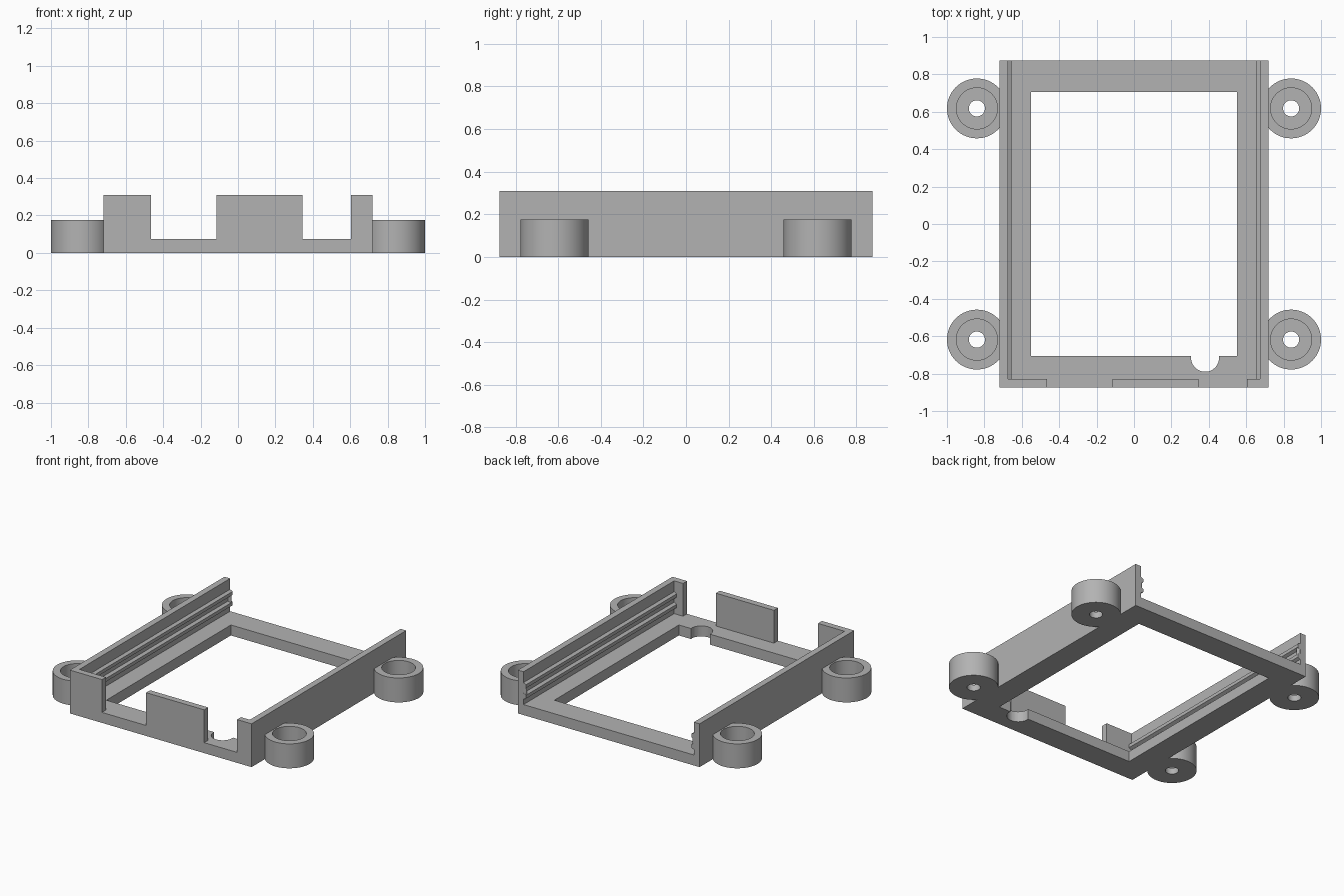
import bpy, bmesh, math
from mathutils import Vector

cube = bpy.data.objects.get("Cube")
if cube:
    bpy.data.objects.remove(cube)

grey = bpy.data.materials.new("matte_grey")
grey.use_nodes = True
GREY = (0.45, 0.45, 0.45, 1)
grey.diffuse_color = GREY
grey.node_tree.nodes["Principled BSDF"].inputs["Base Color"].default_value = GREY

HALF_X, HALF_Y = 0.72, 0.875
WALL, FLOOR, TOP = 0.045, 0.075, 0.31


def finish(name, bm):
    bmesh.ops.recalc_face_normals(bm, faces=bm.faces)
    mesh = bpy.data.meshes.new(name)
    bm.to_mesh(mesh)
    bm.free()
    mesh.materials.append(grey)
    obj = bpy.data.objects.new(name, mesh)
    bpy.context.collection.objects.link(obj)
    return obj


def prism(name, points, direction):
    """Extrude a closed outline along a direction."""
    bm = bmesh.new()
    face = bm.faces.new([bm.verts.new(p) for p in points])
    result = bmesh.ops.extrude_face_region(bm, geom=[face], use_keep_orig=True)
    moved = [v for v in result["geom"] if isinstance(v, bmesh.types.BMVert)]
    bmesh.ops.translate(bm, verts=moved, vec=Vector(direction))
    return finish(name, bm)


def box(name, x0, x1, y0, y1, z0, z1):
    outline = [(x0, y0, z0), (x1, y0, z0), (x1, y1, z0), (x0, y1, z0)]
    return prism(name, outline, (0, 0, z1 - z0))


def smooth(obj):
    bpy.ops.object.select_all(action="DESELECT")
    obj.select_set(True)
    bpy.context.view_layer.objects.active = obj
    bpy.ops.object.shade_smooth_by_angle(angle=math.radians(30))


# Base frame with a rectangular opening and a round cable notch
base = box("base_frame", -HALF_X, HALF_X, -HALF_Y, HALF_Y, 0, FLOOR)
opening = [(-0.55, -0.705), (0.305, -0.705)]
for i in range(25):
    a = math.pi * (1 + i / 24)
    opening.append((0.38 + 0.075 * math.cos(a), -0.715 + 0.075 * math.sin(a)))
opening += [(0.455, -0.705), (0.55, -0.705), (0.55, 0.705), (-0.55, 0.705)]
cutter = prism("opening_cutter", [(x, y, -0.1) for x, y in opening], (0, 0, 0.3))
cutter.hide_render = True
cut = base.modifiers.new("opening", "BOOLEAN")
cut.object = cutter
cut.solver = "EXACT"
bpy.context.view_layer.objects.active = base
bpy.ops.object.modifier_apply(modifier=cut.name)
bpy.data.objects.remove(cutter)

# Front wall, split by two gaps
for name, x0, x1 in (("right", -HALF_X, -0.465), ("middle", -0.115, 0.345),
                     ("left", 0.605, HALF_X)):
    box("front_wall_" + name, x0, x1, -HALF_Y, -HALF_Y + WALL, FLOOR, TOP)

# Side walls, each with a pair of ridges that form a slide groove
for side, label in ((-1, "right"), (1, "left")):
    inner = HALF_X - WALL
    x0, x1 = sorted((side * inner, side * HALF_X))
    box("side_wall_" + label, x0, x1, -HALF_Y + WALL, HALF_Y, FLOOR, TOP)
    for level, z in (("lower", 0.135), ("upper", 0.21)):
        shape = [(inner + 0.005, -0.025), (inner - 0.02, -0.012),
                 (inner - 0.02, 0.012), (inner + 0.005, 0.025)]
        prism("rail_" + level + "_" + label,
              [(side * x, -HALF_Y + WALL, z + dz) for x, dz in shape],
              (0, 2 * HALF_Y - WALL, 0))
    # Rounded stop at the open end of the groove
    stop = [(side * (inner - 0.018 * math.sin(math.pi * i / 10)),
             HALF_Y - 0.013 - 0.012 * math.cos(math.pi * i / 10), 0.135)
            for i in range(11)]
    smooth(prism("groove_stop_" + label, stop, (0, 0, 0.075)))

# Counterbored screw mounts
PROFILE = [(0.043, 0), (0.16, 0), (0.16, 0.175), (0.11, 0.175),
           (0.11, 0.045), (0.043, 0.045)]
for sx, lx in ((-1, "right"), (1, "left")):
    for sy, ly in ((-1, "front"), (1, "back")):
        bm = bmesh.new()
        verts = [bm.verts.new((r, 0, z)) for r, z in PROFILE]
        edges = [bm.edges.new((verts[i - 1], v)) for i, v in enumerate(verts)]
        bmesh.ops.spin(bm, geom=verts + edges, cent=(0, 0, 0), axis=(0, 0, 1),
                       angle=math.tau, steps=64, use_merge=True)
        bmesh.ops.remove_doubles(bm, verts=bm.verts, dist=0.0001)
        mount = finish("screw_mount_" + ly + "_" + lx, bm)
        mount.location = (sx * 0.84, sy * 0.618, 0)
        smooth(mount)
